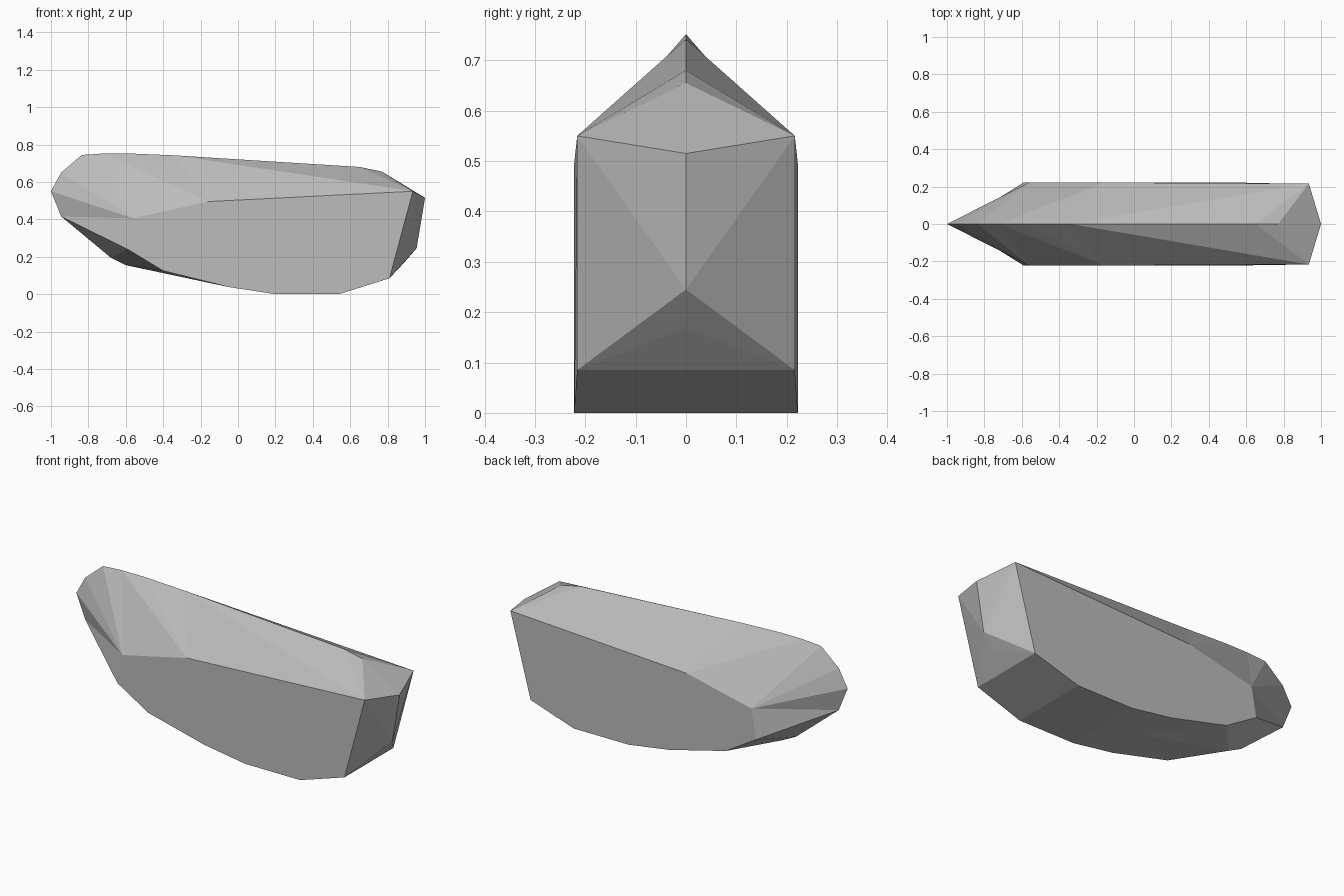
import bpy
import bmesh
from mathutils import Matrix

cube = bpy.data.objects.get("Cube")
if cube:
    bpy.data.objects.remove(cube, do_unlink=True)

HALF_WIDTH = 0.222

# One flat colour
grey = bpy.data.materials.new("plain grey")
grey.use_nodes = True
grey.diffuse_color = (0.5, 0.5, 0.5, 1)
bsdf = grey.node_tree.nodes["Principled BSDF"]
bsdf.inputs["Base Color"].default_value = (0.5, 0.5, 0.5, 1)
bsdf.inputs["Roughness"].default_value = 0.8

# Profiles as (x, z): top ridge bow to stern, keel bow to stern, stern post downward
RIDGE = [(-1, .55), (-.945, .65), (-.835, .744), (-.72, .752), (-.58, .752),
         (-.34, .742), (.65, .68), (.77, .655), (1, .515)]
KEEL = [(-.945, .415), (-.68, .195), (-.6, .155), (-.05, .038),
        (.2, 0), (.54, 0), (.81, .085)]
STERN = [(.955, .245), (.888, .168)]
# Outline of the flat side: upper edge bow to stern, lower edge bow to stern
UPPER = [(-.56, .405), (-.16, .495), (.935, .55)]
LOWER = [(-.59, .24), (-.4, .125), (-.05, .038), (.2, 0), (.54, 0), (.81, .085)]

bm = bmesh.new()


def line(points, y):
    return [bm.verts.new((x, y, z)) for x, z in points]


def fan(apex, rim):
    for a, b in zip(rim, rim[1:]):
        bm.faces.new((apex, a, b))


ridge, keel, stern = (line(p, 0) for p in (RIDGE, KEEL, STERN))
upper, lower = (line(p, -HALF_WIDTH) for p in (UPPER, LOWER))
upper[-1].co.y = lower[-1].co.y = -.216

# Flat side wall
bm.faces.new(upper + lower[::-1])

# Faceted roof, fanned from the three upper corners
fan(upper[0], ridge[:4] + [upper[1]])
fan(upper[1], ridge[3:6] + [upper[2]])
fan(upper[2], ridge[5:])

# Bow
fan(upper[0], [ridge[0], keel[0], lower[0]])
fan(lower[0], keel[:3] + [lower[1]])

# Underside
fan(lower[1], [keel[2], keel[3], lower[2]])
for i in range(2, 5):
    bm.faces.new((lower[i], lower[i + 1], keel[i + 2], keel[i + 1]))

# Stern
fan(upper[2], [ridge[-1], stern[0], lower[-1]])
fan(lower[-1], stern + [keel[-1]])

# Mirror to the other side and close the shell
bmesh.ops.mirror(bm, geom=bm.verts[:] + bm.edges[:] + bm.faces[:],
                 matrix=Matrix.Identity(4), merge_dist=0.0005, axis='Y')
bmesh.ops.remove_doubles(bm, verts=bm.verts[:], dist=0.0005)
bmesh.ops.recalc_face_normals(bm, faces=bm.faces[:])

mesh = bpy.data.meshes.new("faceted_hull")
bm.to_mesh(mesh)
bm.free()
mesh.materials.append(grey)
hull = bpy.data.objects.new("faceted_hull", mesh)
bpy.context.collection.objects.link(hull)
